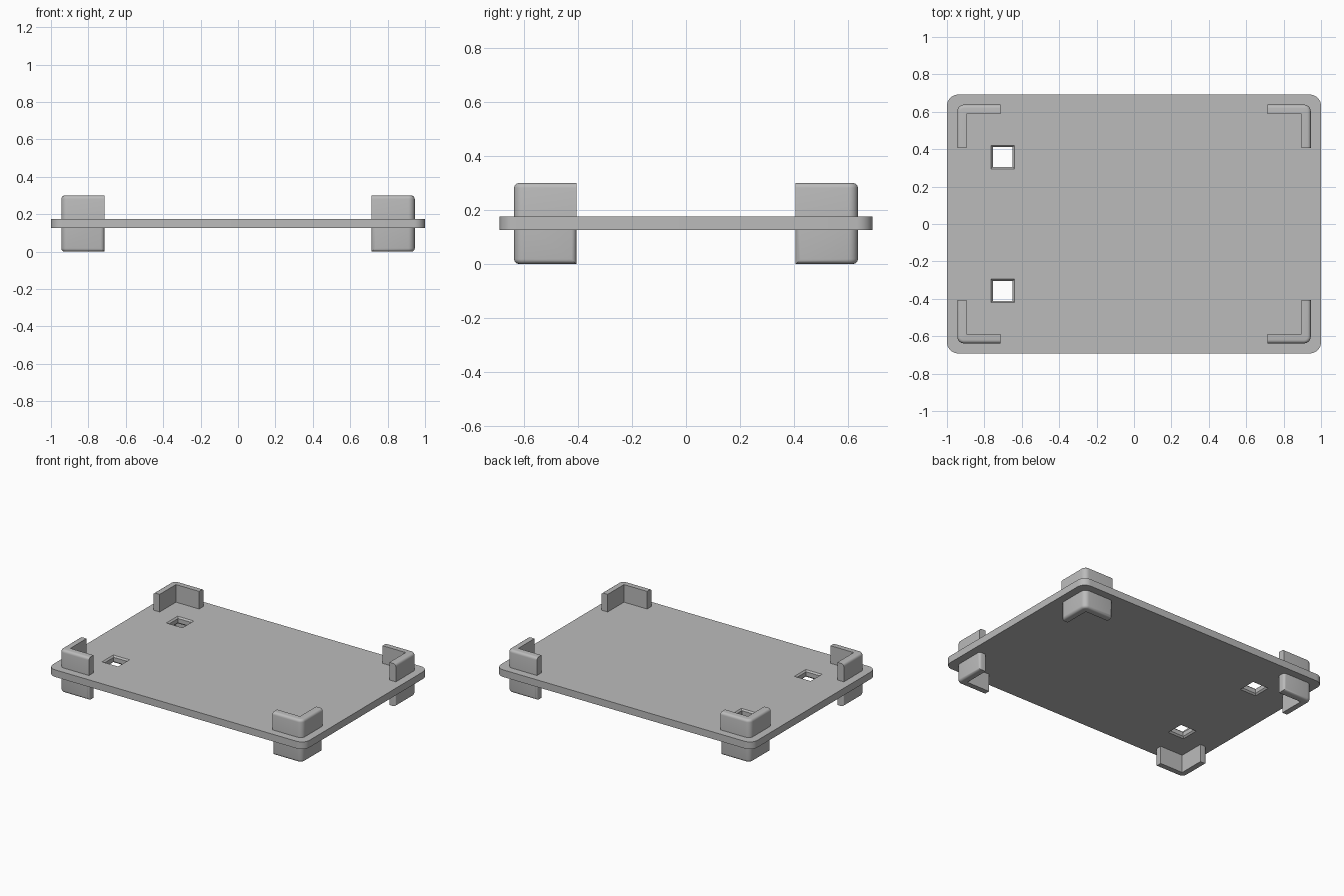
import bpy, bmesh
from math import sin, cos, pi

if "Cube" in bpy.data.objects:
    bpy.data.objects.remove(bpy.data.objects["Cube"], do_unlink=True)

grey = bpy.data.materials.new("plain grey")
grey.use_nodes = True
colour = (0.5, 0.5, 0.5, 1)
grey.diffuse_color = colour
grey.node_tree.nodes["Principled BSDF"].inputs["Base Color"].default_value = colour

PLATE_LOW, PLATE_TOP = 0.126, 0.176
MID = (PLATE_LOW + PLATE_TOP) / 2


def arc(cx, cy, r, start, steps=8):
    """Quarter arc, anticlockwise."""
    return [(cx + r * cos(start + pi / 2 * i / steps),
             cy + r * sin(start + pi / 2 * i / steps)) for i in range(steps + 1)]


def prism(bm, outline, low, high):
    base = [bm.verts.new((x, y, low)) for x, y in outline]
    face = bm.faces.new(base)
    out = bmesh.ops.extrude_face_region(bm, geom=[face])
    tops = [v for v in out["geom"] if isinstance(v, bmesh.types.BMVert)]
    bmesh.ops.translate(bm, vec=(0, 0, high - low), verts=tops)
    bmesh.ops.recalc_face_normals(bm, faces=bm.faces)


def finish(bm, name):
    mesh = bpy.data.meshes.new(name)
    bm.to_mesh(mesh)
    bm.free()
    mesh.materials.append(grey)
    obj = bpy.data.objects.new(name, mesh)
    bpy.context.collection.objects.link(obj)
    return obj


def activate(obj):
    bpy.ops.object.select_all(action='DESELECT')
    obj.select_set(True)
    bpy.context.view_layer.objects.active = obj


def smooth(obj):
    activate(obj)
    bpy.ops.object.shade_smooth_by_angle(angle=pi / 6)


# Tray plate with rounded corners
W, D, R = 1.0, 0.692, 0.06
outline = []
for i, (sx, sy) in enumerate([(1, 1), (-1, 1), (-1, -1), (1, -1)]):
    outline += arc(sx * (W - R), sy * (D - R), R, i * pi / 2)
bm = bmesh.new()
prism(bm, outline, PLATE_LOW, PLATE_TOP)
plate = finish(bm, "tray_plate")

# Square holes with flared rims, cut through the plate
bm = bmesh.new()
HOLE, RIM = 0.053, 0.01
for cy in (-0.358, 0.358):
    rings = []
    for z, h in [(PLATE_LOW - RIM, HOLE + 2 * RIM), (PLATE_LOW + RIM, HOLE),
                 (PLATE_TOP - RIM, HOLE), (PLATE_TOP + RIM, HOLE + 2 * RIM)]:
        rings.append([bm.verts.new((-0.702 + sx * h, cy + sy * h, z))
                      for sx, sy in [(1, 1), (-1, 1), (-1, -1), (1, -1)]])
    bm.faces.new(rings[0])
    bm.faces.new(rings[-1])
    for a, b in zip(rings, rings[1:]):
        for i in range(4):
            j = (i + 1) % 4
            bm.faces.new((a[i], a[j], b[j], b[i]))
bmesh.ops.recalc_face_normals(bm, faces=bm.faces)
cutter = finish(bm, "hole_cutter")
cutter.hide_render = True
cut = plate.modifiers.new("holes", 'BOOLEAN')
cut.operation = 'DIFFERENCE'
cut.solver = 'EXACT'
cut.object = cutter
activate(plate)
bpy.ops.object.modifier_apply(modifier=cut.name)
bpy.data.objects.remove(cutter, do_unlink=True)
smooth(plate)

# Angled corner brackets, mirrored to all four corners
OX, OY, IX, IY, T, CR = 0.945, 0.638, 0.715, 0.407, 0.05, 0.035
bracket = [(IX, OY - T), (OX - T, OY - T), (OX - T, IY), (OX, IY)]
bracket += arc(OX - CR, OY - CR, CR, 0, 6) + [(IX, OY)]


def is_outer(v):
    return v.co.x > OX - T + 0.001 or v.co.y > OY - T + 0.001


def corner_set(name, low, high, pick, radius):
    bm = bmesh.new()
    prism(bm, bracket, low, high)
    edges = [e for e in bm.edges if pick(e)]
    bmesh.ops.bevel(bm, geom=edges, offset=radius, segments=4, profile=0.5,
                    affect='EDGES', clamp_overlap=True)
    obj = finish(bm, name)
    mirror = obj.modifiers.new("corners", 'MIRROR')
    mirror.use_axis = (True, True, False)
    mirror.use_clip = False
    smooth(obj)


def upper_edge(e):
    # Rounded only along the outside of the top
    return all(v.co.z > 0.29 and is_outer(v) for v in e.verts) and \
        abs(e.verts[0].co.x - e.verts[1].co.x) * (e.verts[0].co.y < IY + 0.01) < T - 0.01


def lower_edge(e):
    # Rounded along the whole outside and around the arm ends
    a, b = e.verts
    bottom = a.co.z < 0.01 and b.co.z < 0.01
    end = min(a.co.x, b.co.x) < IX + 0.001 or min(a.co.y, b.co.y) < IY + 0.001
    if bottom:
        return is_outer(a) and is_outer(b)
    return end and abs(a.co.z - b.co.z) > 0.1 and is_outer(a)


corner_set("upper_corner_brackets", MID, 0.30, upper_edge, 0.018)
corner_set("lower_corner_feet", 0.0, MID, lower_edge, 0.018)
